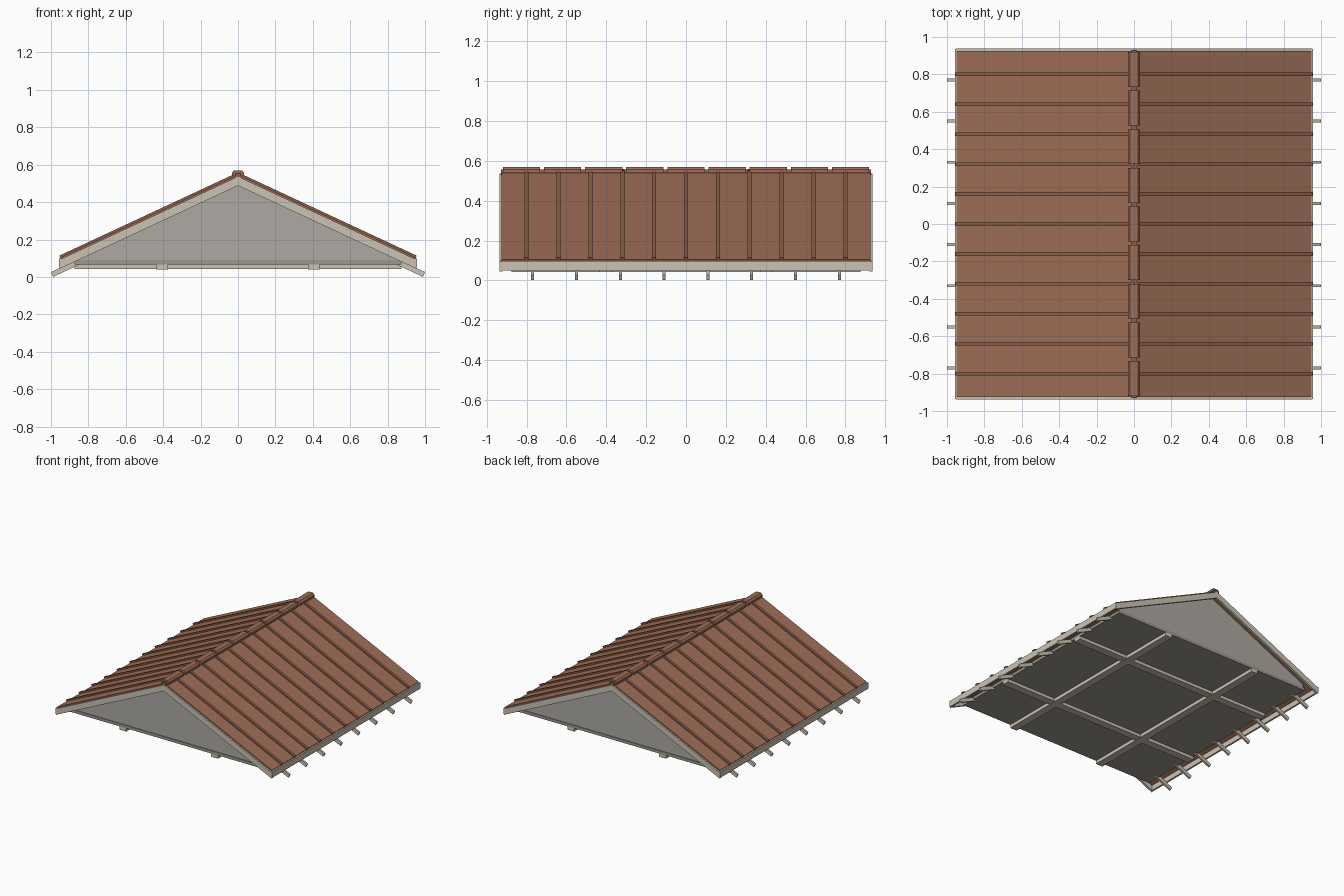
import bpy, bmesh, math

if "Cube" in bpy.data.objects:
    bpy.data.objects.remove(bpy.data.objects["Cube"])

SLOPE = 0.466  # roof pitch, rise over run


def material(name, rgb):
    m = bpy.data.materials.new(name)
    m.diffuse_color = (*rgb, 1)
    m.use_nodes = True
    m.node_tree.nodes["Principled BSDF"].inputs["Base Color"].default_value = m.diffuse_color
    return m


TILE = material("terracotta", (0.34, 0.155, 0.095))
RIB = material("dark_terracotta", (0.27, 0.115, 0.07))
TRIM = material("cream_trim", (0.60, 0.55, 0.46))
WALL = material("grey_wall", (0.42, 0.40, 0.37))
SOFFIT = material("soffit", (0.33, 0.31, 0.27))


def prism(name, profile, y0, y1, mat):
    """Extrude an XZ profile from y0 to y1."""
    bm = bmesh.new()
    face = bm.faces.new([bm.verts.new((x, y0, z)) for x, z in profile])
    out = bmesh.ops.extrude_face_region(bm, geom=[face])
    for v in out["geom"]:
        if isinstance(v, bmesh.types.BMVert):
            v.co.y = y1
    bmesh.ops.recalc_face_normals(bm, faces=bm.faces)
    me = bpy.data.meshes.new(name)
    bm.to_mesh(me)
    bm.free()
    me.materials.append(mat)
    ob = bpy.data.objects.new(name, me)
    bpy.context.collection.objects.link(ob)
    return ob


def box(name, x0, x1, y0, y1, z0, z1, mat):
    return prism(name, [(x0, z0), (x1, z0), (x1, z1), (x0, z1)], y0, y1, mat)


def sloped(s, x0, x1, apex, t):
    """Strip parallel to the roof, ends square to the slope; apex is the top line at x=0."""
    c = math.hypot(1, SLOPE)
    dx, dz = t * SLOPE / c, t / c
    top0, top1 = (x0, apex - SLOPE * x0), (x1, apex - SLOPE * x1)
    low1 = (x1 - dx, top1[1] - dz)
    low0 = (x0, apex - t * c - SLOPE * x0) if x0 == 0 else (x0 - dx, top0[1] - dz)
    return [(s * x, z) for x, z in (top0, top1, low1, low0)]


for s, side in ((-1, "left"), (1, "right")):
    # roof slope and raised seams
    prism(f"roof_slope_{side}", sloped(s, 0, 0.948, 0.547, 0.018), -0.926, 0.926, TILE)
    for i in range(11):
        y = (i - 5) * 0.16
        prism(f"roof_seam_{side}_{i}", sloped(s, 0, 0.955, 0.559, 0.018),
              y - 0.01, y + 0.01, RIB)
    # eave fascia
    box(f"fascia_{side}", s * 0.943, s * 0.957, -0.935, 0.935, 0.05, 0.098, TRIM)
    # rafter tails
    for i in range(8):
        y = (i - 3.5) * 0.22
        prism(f"rafter_tail_{side}_{i}", sloped(s, 0.86, 1.0, 0.492, 0.028),
              y - 0.0075, y + 0.0075, TRIM)

for s, end in ((-1, "front"), (1, "back")):
    # barge boards form one chevron at each gable
    e = 0.952
    top, bot = 0.537, 0.488
    prism(f"barge_board_{end}",
          [(-e, top - SLOPE * e), (0, top), (e, top - SLOPE * e),
           (e, bot - SLOPE * e), (0, bot), (-e, bot - SLOPE * e)],
          s * 0.92, s * 0.937, TRIM)
    # recessed gable wall, tucked up under the roof
    prism(f"gable_wall_{end}", [(-0.868, 0.09), (0.868, 0.09), (0.868, 0.115), (0, 0.52),
                                (-0.868, 0.115)], s * 0.855, s * 0.87, WALL)

# ceiling and the crossing battens below it
box("ceiling", -0.875, 0.875, -0.875, 0.875, 0.067, 0.09, SOFFIT)
for s, k in ((-1, "a"), (1, "b")):
    c = s * 0.405
    box(f"long_batten_{k}", c - 0.03, c + 0.03, -0.875, 0.875, 0.041, 0.069, TRIM)
    box(f"cross_batten_{k}", -0.875, 0.875, c - 0.03, c + 0.03, 0.043, 0.069, TRIM)

# ridge bar and faceted ridge caps
box("ridge_bar", -0.016, 0.016, -0.93, 0.93, 0.53, 0.556, RIB)
cap = [(-0.033, 0.54), (0.033, 0.54), (0.033, 0.557), (0.021, 0.57),
       (-0.021, 0.57), (-0.033, 0.557)]
for i in range(9):
    y = (i - 4) * 0.2065
    prism(f"ridge_cap_{i}", cap, y - 0.0935, y + 0.0935, TILE)
